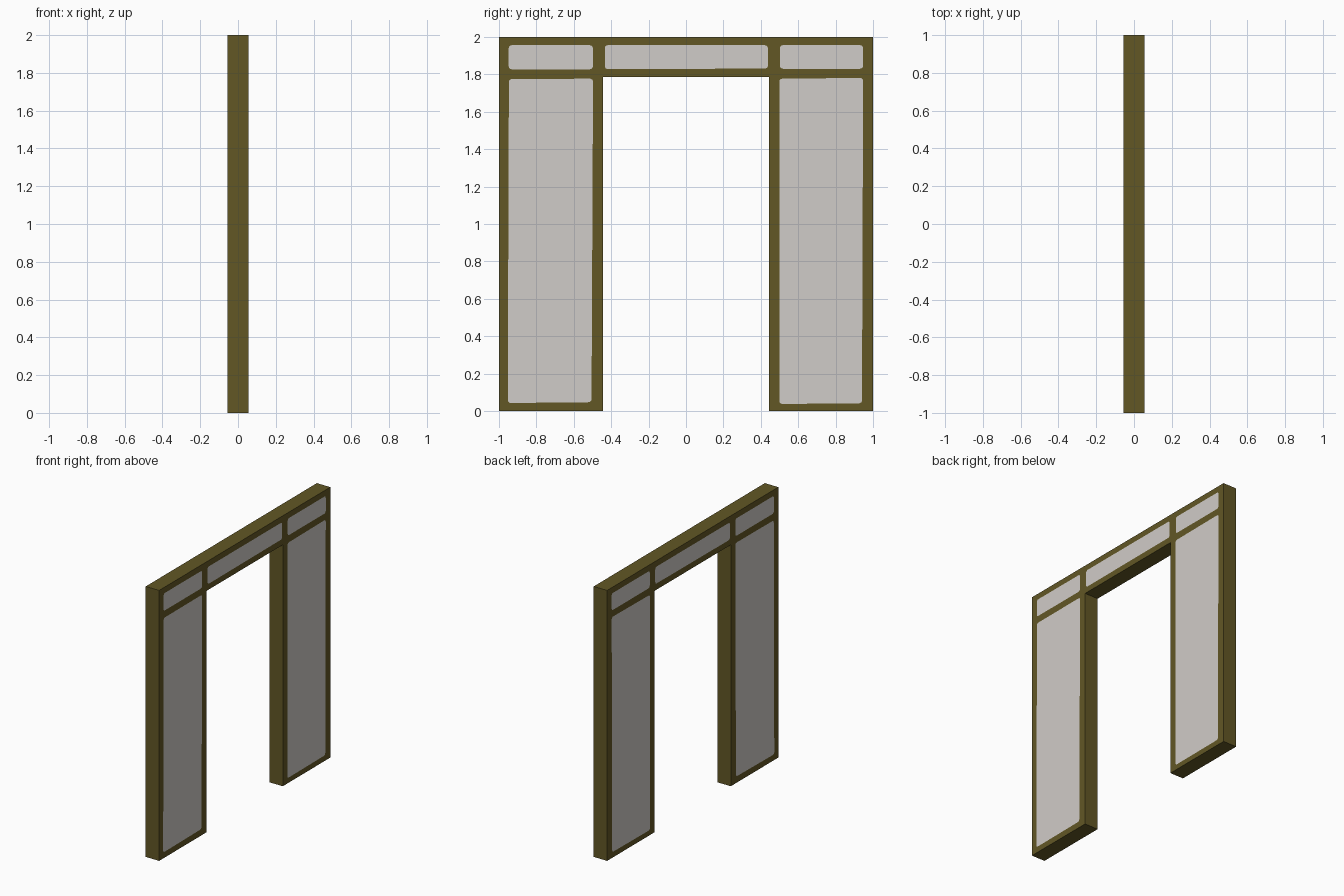
import bpy, bmesh, math

if "Cube" in bpy.data.objects:
    bpy.data.objects.remove(bpy.data.objects["Cube"])


def srgb(r, g, b):
    f = lambda c: c / 12.92 if c <= 0.04045 else ((c + 0.055) / 1.055) ** 2.4
    return (f(r / 255), f(g / 255), f(b / 255), 1)


def material(name, color):
    m = bpy.data.materials.new(name)
    m.diffuse_color = color
    m.use_nodes = True
    m.node_tree.nodes["Principled BSDF"].inputs["Base Color"].default_value = m.diffuse_color
    return m


HALF = 0.055  # half the wall thickness
RADIUS = 0.016  # panel corner rounding

# Doorway outline (y, z)
outline = [(-1, 0), (-0.445, 0), (-0.445, 1.785), (0.445, 1.785),
           (0.445, 0), (1, 0), (1, 2), (-1, 2)]

# Panel corners: bottom left, bottom right, top right, top left
panels = [
    [(-0.953, 0.043), (-0.505, 0.047), (-0.497, 1.777), (-0.947, 1.775)],
    [(0.499, 0.038), (0.941, 0.041), (0.947, 1.781), (0.499, 1.777)],
    [(-0.948, 1.827), (-0.498, 1.827), (-0.498, 1.956), (-0.948, 1.956)],
    [(-0.434, 1.828), (0.438, 1.831), (0.438, 1.956), (-0.434, 1.956)],
    [(0.502, 1.830), (0.947, 1.830), (0.947, 1.956), (0.502, 1.956)],
]


def rounded(corners, r=RADIUS, steps=4):
    """Quad with each corner replaced by a short arc."""
    pts = []
    for i, (y, z) in enumerate(corners):
        sy = 1 if i in (0, 3) else -1
        sz = 1 if i < 2 else -1
        for k in range(steps + 1):
            a = math.pi * (1 + i / 2) + math.pi / 2 * k / steps
            pts.append((y + sy * r + r * math.cos(a), z + sz * r + r * math.sin(a)))
    return pts


def loop(bm, pts, x):
    verts = [bm.verts.new((x, y, z)) for y, z in pts]
    edges = [bm.edges.new((verts[i - 1], verts[i])) for i in range(len(verts))]
    return verts, edges


bm = bmesh.new()
rims = []
for x in (-HALF, HALF):
    # Frame face with panel openings, then flush panels filling them
    rim, edges = loop(bm, outline, x)
    rims.append(rim)
    holes = []
    for p in panels:
        v, e = loop(bm, rounded(p), x)
        holes.append(v)
        edges += e
    bmesh.ops.triangle_fill(bm, edges=edges, use_beauty=True, normal=(1, 0, 0))
    for v in holes:
        inner = set(v)
        for f in [f for f in bm.faces if set(f.verts) <= inner]:
            bm.faces.remove(f)
        bm.faces.new(v).material_index = 1

# Edges of the wall and the door opening
a, b = rims
for i in range(len(a)):
    bm.faces.new((a[i - 1], a[i], b[i], b[i - 1]))
bmesh.ops.recalc_face_normals(bm, faces=bm.faces[:])

mesh = bpy.data.meshes.new("panelled_doorway")
bm.to_mesh(mesh)
bm.free()
mesh.materials.append(material("olive_brown_frame", srgb(98, 87, 37)))
mesh.materials.append(material("pale_grey_panel", srgb(208, 204, 200)))
bpy.context.collection.objects.link(bpy.data.objects.new("panelled_doorway", mesh))
